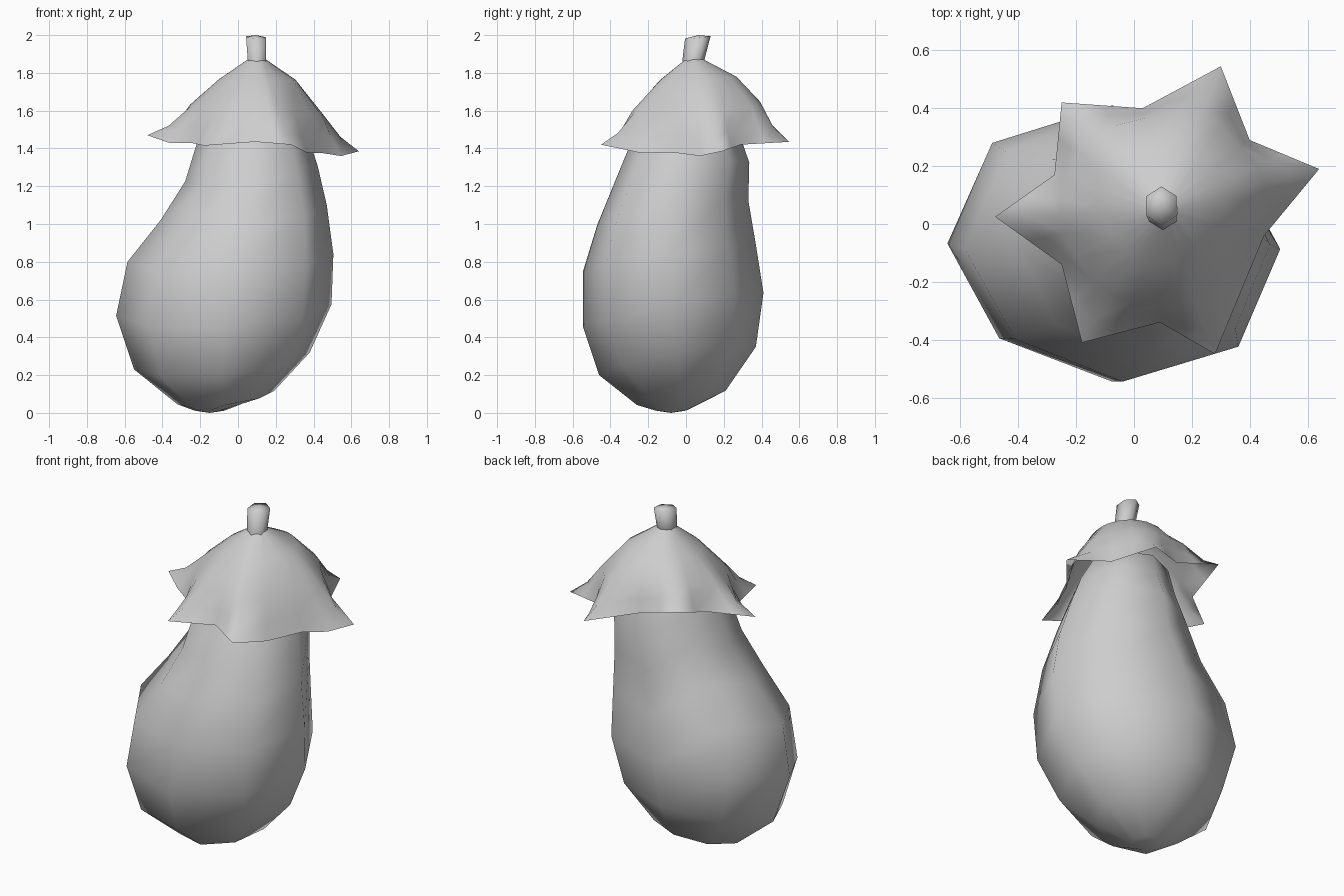
import bpy, bmesh
from math import sin, cos, tau, hypot
from mathutils import Vector

cube = bpy.data.objects.get("Cube")
if cube:
    bpy.data.objects.remove(cube)

GREY = (0.61, 0.61, 0.61, 1)
grey = bpy.data.materials.new("plain_grey")
grey.use_nodes = True
grey.diffuse_color = GREY
grey.node_tree.nodes["Principled BSDF"].inputs["Base Color"].default_value = GREY


def loft(name, rings, bottom=None, top=None):
    """Skin a stack of equal rings, with an optional pole at each end."""
    bm = bmesh.new()
    loops = [[bm.verts.new(p) for p in ring] for ring in rings]
    n = len(loops[0])
    for low, high in zip(loops, loops[1:]):
        for i in range(n):
            j = (i + 1) % n
            bm.faces.new((low[i], low[j], high[j], high[i]))
    for pole, loop in ((bottom, loops[0]), (top, loops[-1])):
        if pole:
            v = bm.verts.new(pole)
            for i in range(n):
                a, b = loop[i], loop[(i + 1) % n]
                bm.faces.new((v, b, a) if loop is loops[0] else (v, a, b))
    for f in bm.faces:
        f.smooth = True
    mesh = bpy.data.meshes.new(name)
    bm.to_mesh(mesh)
    bm.free()
    mesh.materials.append(grey)
    obj = bpy.data.objects.new(name, mesh)
    bpy.context.collection.objects.link(obj)
    return obj


def tilted_ring(x0, x1, y0, y1, z, tilt_x, tilt_y, skew=0, sides=8, phase=0):
    """Oval within limits, leaning on both axes and skewed along one diagonal."""
    pts = []
    for i in range(sides):
        a = tau * i / sides + phase
        c, s = cos(a), sin(a)
        full = 1 - skew * sin(2 * a)
        pts.append(Vector(((x0 + x1) / 2 + (x1 - x0) / 2 * c * full,
                           (y0 + y1) / 2 + (y1 - y0) / 2 * s * full,
                           z + tilt_x * c + tilt_y * s)))
    return pts


# Fruit body: leaning ovals from the base to under the cap
body = [(-.23, -.07, -.16, 0, .012, 0, 0),
        (-.32, .19, -.26, .21, .08, .035, .038),
        (-.55, .38, -.46, .37, .275, .045, .075, .01),
        (-.645, .495, -.545, .41, .545, .03, .09, .03),
        (-.585, .505, -.545, .37, .82, .02, .07, .04),
        (-.41, .47, -.47, .33, 1.06, .04, .065, .03),
        (-.28, .42, -.38, .335, 1.27, .045, .055),
        (-.22, .37, -.3, .285, 1.44, .02, .03, -.02),
        (-.15, .32, -.2, .26, 1.57, 0, .02)]
loft("fruit_body", [tilted_ring(*r) for r in body], (-.15, -.08, 0), (.08, .03, 1.7))

# Leafy cap: a star rim, tip and valley in turn, going anticlockwise
star = [(.64, .19, 1.385), (.4, .29, 1.42), (.3, .545, 1.435), (.03, .4, 1.5),
        (-.25, .42, 1.585), (-.275, .17, 1.5), (-.48, .025, 1.47), (-.25, -.14, 1.43),
        (-.18, -.41, 1.415), (.09, -.34, 1.435), (.28, -.45, 1.42), (.45, -.04, 1.375)]
drooping = (6, 10, 11)
rim = []
for i, p in enumerate(star):
    p, q = Vector(p), Vector(star[(i + 1) % len(star)])
    droop = Vector((0, 0, .02 if i in drooping else 0))
    rim.append((p, .87 if i % 2 else .66, 0 if i % 2 else .025))
    rim.append(((p + q) / 2 - droop, .78, .01))

centre = Vector((.1, .045))
cap = [[], [], [], [], []]
for p, share, sag in rim:
    dx, dy = p.x - centre.x, p.y - centre.y
    reach = hypot(dx, dy)
    ux, uy = dx / reach, dy / reach
    back = max(uy, 0)

    def on_ray(r, z):
        return Vector((centre.x + ux * r, centre.y + uy * r, z))

    crown = on_ray(min(.355, reach * share) * (1 + .04 * uy),
                   1.6 + (p.z - 1.43) * .5 + .03 * back)
    fold = (crown + p) / 2 - Vector((0, 0, sag))
    for ring, point in zip(cap, (p, fold, crown, on_ray(.205 + .02 * uy, 1.76 + .02 * back),
                                 on_ray(.05, 1.87))):
        ring.append(point)
loft("leafy_cap", cap)

# Stem: short six-sided stalk leaning back, with a slightly domed end
stem = [tilted_ring(.045, .155, -.02, .095, 1.86, 0, 0, 0, 6, tau / 12),
        tilted_ring(.035, .155, -.005, .13, 1.988, -.003, .006, 0, 6, tau / 12)]
loft("stem", stem, top=(.095, .065, 2.0))
